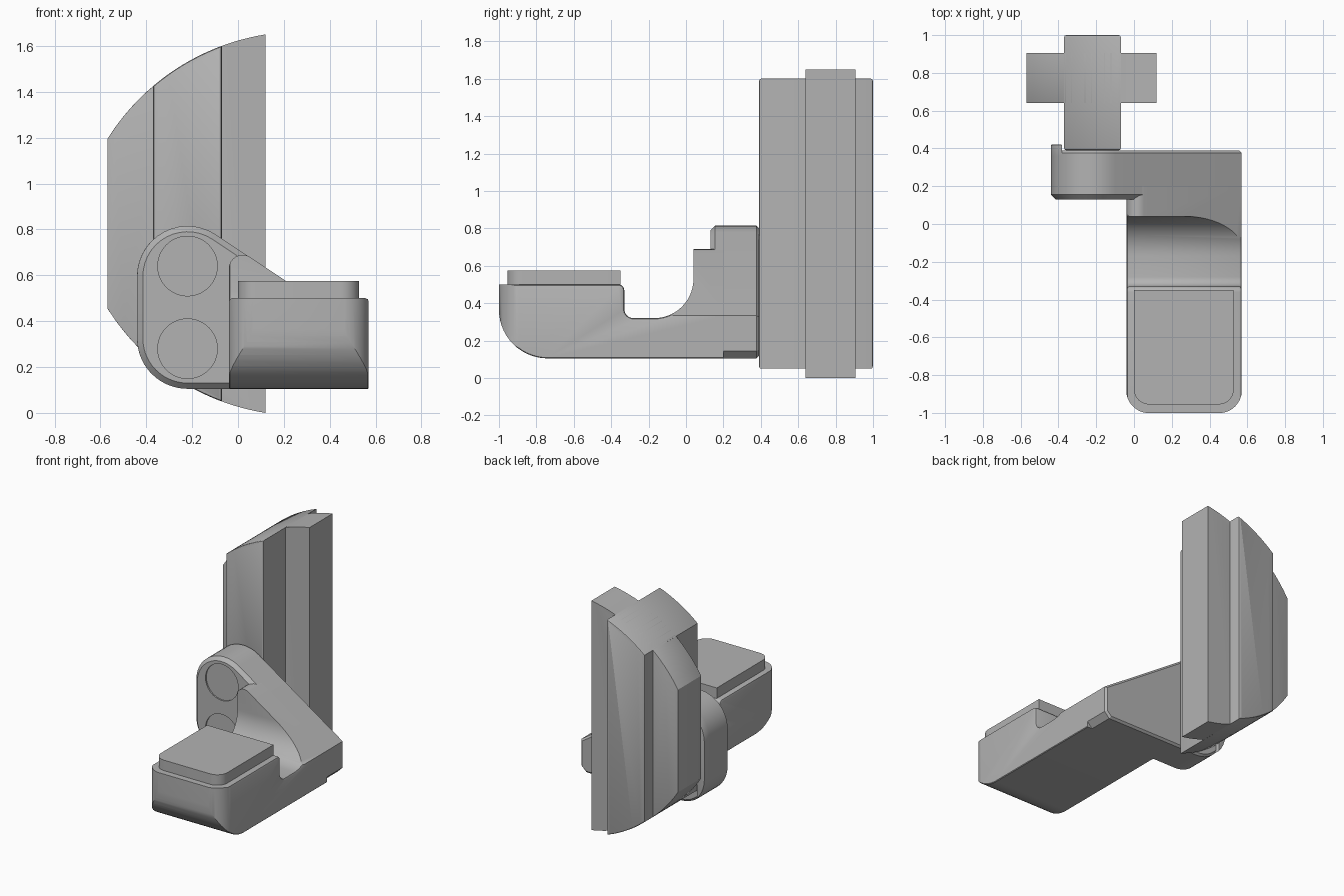
import bpy, bmesh
from math import sin, cos, radians, sqrt

cube = bpy.data.objects.get("Cube")
if cube:
    bpy.data.objects.remove(cube)

grey = bpy.data.materials.new("plain grey")
grey.use_nodes = True
COLOUR = (0.45, 0.45, 0.45, 1)
grey.diffuse_color = COLOUR
grey.node_tree.nodes["Principled BSDF"].inputs["Base Color"].default_value = COLOUR


def arc(cu, cv, r, start, end, n=14):
    angles = [radians(start + (end - start) * i / n) for i in range(n + 1)]
    return [(cu + r * cos(a), cv + r * sin(a)) for a in angles]


def prism(name, outline, axis, low, high, bevels=()):
    """Extrude an outline along an axis; bevels are (ends, offset, segments, rule)."""
    def place(u, v, w):
        return {"x": (w, u, v), "y": (u, w, v), "z": (u, v, w)}[axis]
    k = "xyz".index(axis)
    bm = bmesh.new()
    face = bm.faces.new([bm.verts.new(place(u, v, low)) for u, v in outline])
    extruded = bmesh.ops.extrude_face_region(bm, geom=[face], use_keep_orig=True)
    for v in extruded["geom"]:
        if isinstance(v, bmesh.types.BMVert):
            v.co[k] = high
    bmesh.ops.recalc_face_normals(bm, faces=bm.faces)
    for ends, offset, segments, rule in bevels:
        edges = []
        for e in bm.edges:
            a, b = (v.co for v in e.verts)
            on_cap = any(abs(a[k] - w) < 1e-5 and abs(b[k] - w) < 1e-5 for w in ends)
            if on_cap and rule((a + b) / 2):
                edges.append(e)
        bmesh.ops.bevel(bm, geom=edges, offset=offset, segments=segments,
                        profile=0.5, affect="EDGES", clamp_overlap=True)
    mesh = bpy.data.meshes.new(name)
    bm.to_mesh(mesh)
    bm.free()
    mesh.materials.append(grey)
    obj = bpy.data.objects.new(name, mesh)
    bpy.context.collection.objects.link(obj)
    return obj


def activate(obj):
    bpy.ops.object.select_all(action="DESELECT")
    obj.select_set(True)
    bpy.context.view_layer.objects.active = obj


def carve(obj, cutter, operation):
    mod = obj.modifiers.new("carve", "BOOLEAN")
    mod.operation, mod.object, mod.solver = operation, cutter, "EXACT"
    activate(obj)
    bpy.ops.object.modifier_apply(modifier=mod.name)
    bpy.data.objects.remove(cutter)


def everywhere(p):
    return True


def round_front(x0, x1, y0, y1, r):
    """Plan outline with rounded front corners."""
    return (arc(x0 + r, y0 + r, r, 180, 270) + arc(x1 - r, y0 + r, r, 270, 360)
            + [(x1, y1), (x0, y1)])


# Upright column: two crossed plates sharing one bowed outline
MID = 0.825


def bowed(x0, x1, n=20):
    xs = [x0 + (x1 - x0) * i / n for i in range(n + 1)]
    half = [(x, sqrt(1 - (x - 0.277) ** 2) - 0.1626) for x in xs]
    return [(x, MID + h) for x, h in half] + [(x, MID - h) for x, h in reversed(half)]


wide_plate = prism("column_wide_plate", bowed(-0.57, 0.12), "y", 0.64, 0.905,
                   [((0.64, 0.905), 0.012, 2, lambda p: p.x < -0.2)])
cross_plate = prism("column_cross_plate", bowed(-0.37, -0.07), "y", 0.39, 1.0,
                    [((0.39, 1.0), 0.014, 2, everywhere)])

# Side arm: rounded end, sloping top edge, chamfered lower corner
ARM_X, ARM_TOP, ARM_LOW, ARM_R = -0.22, 0.595, 0.325, 0.22
SLOPE = 56.3


def slope_z(x):
    return 0.714 - 0.667 * x


arm_outline = (arc(ARM_X, ARM_TOP, ARM_R, 180, SLOPE)
               + [(0.57, slope_z(0.57)), (0.57, 0.145), (0.53, 0.105)]
               + arc(ARM_X, ARM_LOW, ARM_R, 270, 180))
arm = prism("side_arm", arm_outline, "y", 0.13, 0.39,
            [((0.13,), 0.025, 1, everywhere), ((0.39,), 0.014, 1, everywhere)])
for z in (0.64, 0.28):
    recess = prism("recess_cutter", arc(ARM_X, z, 0.13, 0, 352.5, 47), "y", 0.08, 0.14)
    carve(arm, recess, "DIFFERENCE")

# Thin lip hugging the column behind the rounded end
lip = prism("arm_back_lip",
            arc(ARM_X, ARM_TOP, ARM_R, 137, 180) + arc(ARM_X, ARM_LOW, ARM_R, 180, 223),
            "y", 0.36, 0.42, [((0.42,), 0.01, 2, everywhere)])

# Foot: side profile with curled toe, notch and concave rise
foot_outline = ([(-1, 0.5)] + arc(-0.74, 0.365, 0.26, 180, 270)
                + [(0.2, 0.105), (0.2, 0.72), (0.04, 0.72)]
                + arc(-0.17, 0.53, 0.21, 0, -90)
                + arc(-0.28, 0.37, 0.05, 270, 180, 8)
                + arc(-0.36, 0.47, 0.03, 0, 90, 6))


def underside(p):
    return p.z < 0.29 or (p.y < -0.9 and p.z < 0.49)


def upper_rim(p):
    return p.y < 0.19 and not underside(p)


sides = (-0.04, 0.57)
foot = prism("foot", foot_outline, "x", *sides,
             [(sides, 0.015, 2, upper_rim), (sides, 0.04, 1, underside)])
carve(foot, prism("toe_cutter", round_front(-0.041, 0.571, -1.001, 0.5, 0.121),
                  "z", 0, 1), "INTERSECT")
slope_cutter = ([(-0.2, 1), (-0.2, 0.629)] + arc(0.02, 0.629, 0.06, 180, SLOPE, 8)
                + [(0.7, slope_z(0.7)), (0.7, 1)])
carve(foot, prism("slope_cutter", slope_cutter, "y", -0.28, 0.5), "DIFFERENCE")

# Raised pad on the foot
pad = prism("foot_pad", round_front(0.0, 0.528, -0.955, -0.35, 0.08), "z", 0.48, 0.575)

for obj in (wide_plate, cross_plate, arm, lip, foot, pad):
    activate(obj)
    bpy.ops.object.shade_smooth_by_angle(angle=radians(30))
